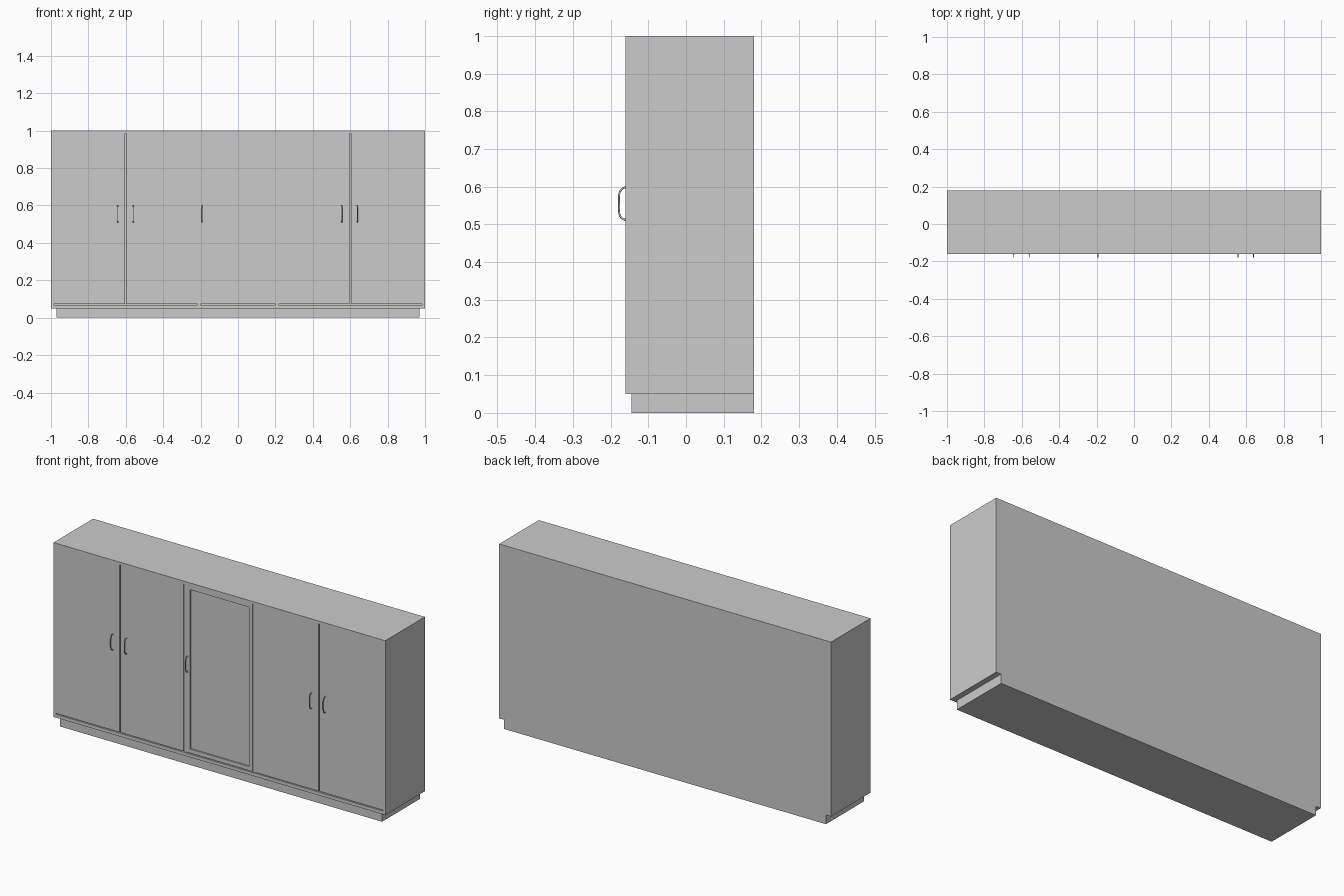
import bpy, bmesh, math
from mathutils import Vector

if "Cube" in bpy.data.objects:
    bpy.data.objects.remove(bpy.data.objects["Cube"])

FRONT, BACK, T = -0.16, 0.18, 0.015


def box(name, x0, x1, y0, y1, z0, z1, recess=None):
    """Axis-aligned board; recess=(border, depth) sinks a panel into the front."""
    bm = bmesh.new()
    bmesh.ops.create_cube(bm, size=1)
    for v in bm.verts:
        v.co = Vector(((x0 + x1) / 2 + v.co.x * (x1 - x0),
                       (y0 + y1) / 2 + v.co.y * (y1 - y0),
                       (z0 + z1) / 2 + v.co.z * (z1 - z0)))
    if recess:
        bm.normal_update()
        face = min(bm.faces, key=lambda f: f.calc_center_median().y)
        bmesh.ops.inset_region(bm, faces=[face], thickness=recess[0])
        # straight-walled recess
        new = bmesh.ops.extrude_discrete_faces(bm, faces=[face])["faces"][0]
        for v in new.verts:
            v.co.y += recess[1]
    bmesh.ops.recalc_face_normals(bm, faces=bm.faces)
    me = bpy.data.meshes.new(name)
    bm.to_mesh(me)
    bm.free()
    ob = bpy.data.objects.new(name, me)
    bpy.context.collection.objects.link(ob)
    return ob


def handle(name, x):
    """D-shaped pull with slightly flared feet."""
    zc, half, reach, r = 0.555, 0.043, 0.0175, 0.022
    cu = bpy.data.curves.new(name, 'CURVE')
    cu.dimensions = '3D'
    cu.bevel_depth = 0.0025
    cu.bevel_resolution = 2
    cu.use_fill_caps = True
    upper = [(FRONT - reach * math.sin(a), zc + half - r * (1 - math.cos(a)))
             for a in (math.pi / 2 * i / 6 for i in range(7))]
    pts = upper + [(y, 2 * zc - z) for y, z in reversed(upper)]
    sp = cu.splines.new('POLY')
    sp.points.add(len(pts) - 1)
    for i, (p, (y, z)) in enumerate(zip(sp.points, pts)):
        p.co = (x, y, z, 1)
        p.radius = 1.5 if i in (0, len(pts) - 1) else 1.0
    ob = bpy.data.objects.new(name, cu)
    bpy.context.collection.objects.link(ob)
    # turn the swept curve into a mesh
    bpy.ops.object.select_all(action='DESELECT')
    ob.select_set(True)
    bpy.context.view_layer.objects.active = ob
    bpy.ops.object.convert(target='MESH')
    bpy.ops.object.shade_smooth_by_angle(angle=math.radians(50))


# Carcass
box("plinth", -0.97, 0.97, -0.145, BACK, 0, 0.05)
box("top_board", -1, 1, FRONT, BACK, 0.985, 1)
box("bottom_board", -1 + T, 1 - T, FRONT, BACK - T, 0.05, 0.068)
box("back_panel", -1 + T, 1 - T, BACK - T, BACK, 0.05, 0.985)
for side, s in (("left", -1), ("right", 1)):
    a, b = sorted((s, s * (1 - T)))
    box(side + "_side_panel", a, b, FRONT, BACK, 0.05, 0.985)
    a, b = sorted((s * 0.201, s * 0.216))
    box(side + "_divider", a, b, FRONT + 0.004, BACK - T, 0.068, 0.985)

# Doors: two pairs of plain doors, one framed door in the middle
Z0, Z1, G = 0.073, 0.985, 0.003
for side, s in (("left", -1), ("right", 1)):
    for part, p, q in (("outer", 0.6 + G, 1 - T), ("inner", 0.217, 0.6 - G)):
        a, b = sorted((s * p, s * q))
        box(f"{side}_{part}_door", a, b, FRONT, FRONT + T, Z0, Z1)
box("middle_framed_door", -0.2, 0.2, FRONT, FRONT + T, Z0, Z1, recess=(0.031, 0.008))

# Handles
for i, x in enumerate((-0.643, -0.56, -0.192, 0.555, 0.638)):
    handle(f"door_handle_{i + 1}", x)
